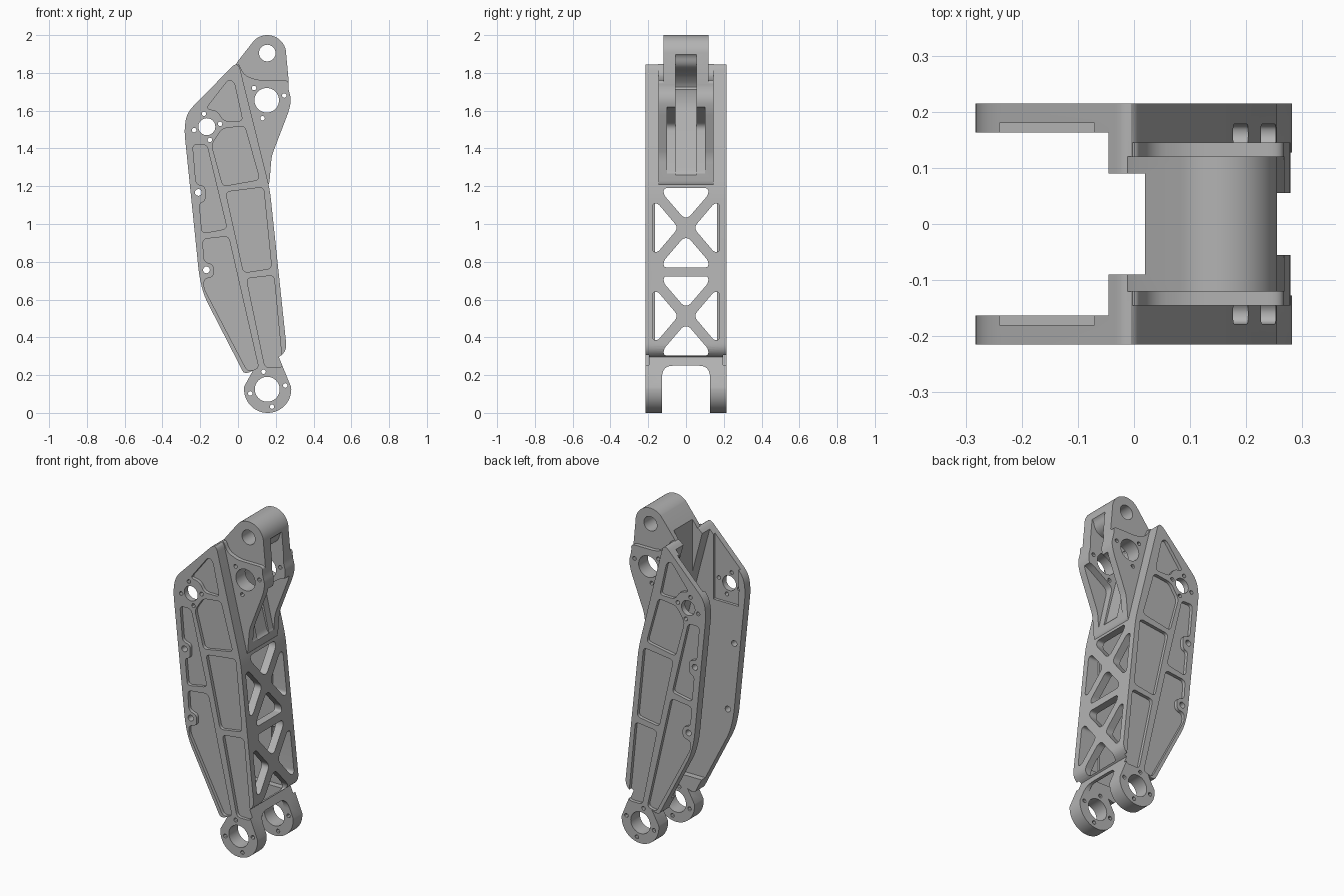
import bpy, bmesh
from math import sin, cos, pi, radians
from mathutils import Vector

cube = bpy.data.objects.get("Cube")
if cube:
    bpy.data.objects.remove(cube)

metal = bpy.data.materials.new("matte grey metal")
metal.use_nodes = True
GREY = (0.45, 0.45, 0.45, 1)
metal.diffuse_color = GREY
metal.node_tree.nodes["Principled BSDF"].inputs["Base Color"].default_value = GREY


def arc(cx, cz, r, start=0, end=360, n=32):
    return [(cx + r * cos(radians(start + (end - start) * i / n)),
             cz + r * sin(radians(start + (end - start) * i / n))) for i in range(n + 1)]


def circle(cx, cz, r, n=32):
    return arc(cx, cz, r, n=n)[:-1]


def rounded(pts, r):
    """Round every corner of a closed profile."""
    if not r:
        return [Vector(p) for p in pts]
    out = []
    for i, p in enumerate(pts):
        p, a, b = Vector(p), Vector(pts[i - 1]), Vector(pts[(i + 1) % len(pts)])
        ta = p + (a - p).normalized() * min(r, 0.45 * (a - p).length)
        tb = p + (b - p).normalized() * min(r, 0.45 * (b - p).length)
        for k in range(7):
            t = k / 6
            out.append(ta * (1 - t) ** 2 + p * 2 * t * (1 - t) + tb * t * t)
    return out


def prism(name, pts, lo, hi, r=0.0, axis="y"):
    """Extrude a profile along y (points x, z) or along x (points y, z)."""
    bm = bmesh.new()
    place = (lambda p, d: (p[0], d, p[1])) if axis == "y" else (lambda p, d: (d, p[0], p[1]))
    ring = rounded(pts, r)
    low = [bm.verts.new(place(p, lo)) for p in ring]
    high = [bm.verts.new(place(p, hi)) for p in ring]
    bm.faces.new(low)
    bm.faces.new(high)
    for i in range(len(ring)):
        j = (i + 1) % len(ring)
        bm.faces.new((low[i], low[j], high[j], high[i]))
    bmesh.ops.recalc_face_normals(bm, faces=bm.faces)
    mesh = bpy.data.meshes.new(name)
    bm.to_mesh(mesh)
    bm.free()
    mesh.materials.append(metal)
    obj = bpy.data.objects.new(name, mesh)
    bpy.context.collection.objects.link(obj)
    return obj


def combine(target, tool, operation="DIFFERENCE"):
    mod = target.modifiers.new("combine", "BOOLEAN")
    mod.operation, mod.solver, mod.object = operation, "EXACT", tool
    bpy.context.view_layer.objects.active = target
    bpy.ops.object.modifier_apply(modifier=mod.name)
    bpy.data.objects.remove(tool)


def cut(pts, half, r=0.0):
    combine(arm, prism("cutter", pts, -half, half, r))


# Main arm outline, full width, with a round lower end
outline = rounded([(0.035, 0.2), (0.01, 0.25), (-0.18, 0.62), (-0.205, 0.72), (-0.285, 1.5),
                   (-0.27, 1.59), (0.0, 1.865), (0.155, 1.24), (0.17, 1.17), (0.26, 0.32)], 0.05)
arm = prism("bracket_arm", [tuple(p) for p in outline] + arc(0.157, 0.125, 0.125, 5, -187), -0.215, 0.215)

# Cheeks and rounded head of the upper fork
cheek = [(0.0, 1.86), (0.03, 1.79), (0.1, 1.762), (0.268, 1.762), (0.265, 1.72), (0.282, 1.66),
         (0.27, 1.6), (0.178, 1.36), (0.165, 1.2), (0.12, 1.2), (-0.02, 1.78)]
combine(arm, prism("cheeks", cheek, -0.145, 0.145, 0.03), "UNION")
head = arc(0.155, 1.9, 0.1, 0, 135) + [(0.0, 1.863), (-0.02, 1.83), (0.04, 1.7), (0.262, 1.7), (0.268, 1.76)]
combine(arm, prism("head", head, -0.12, 0.12), "UNION")

# Channel between the side plates, narrower between the lower lugs
channel = [(-0.5, 0.3), (0.215, 0.3), (0.12, 1.19), (-0.08, 1.95), (-0.5, 1.95)]
cut(channel, 0.163)
cut([(-0.5, -0.1), (0.225, -0.1), (0.21, 0.4), (-0.5, 0.4)], 0.127)
slot = [(-0.127, -0.2), (0.127, -0.2), (0.127, 0.25), (-0.127, 0.25)]
combine(arm, prism("cutter", slot, -0.5, 0.5, 0.06, "x"))

# Notch in the top of the sloping web, and slots between the fork cheeks
notch = [(-0.09, 1.45), (0.09, 1.45), (0.09, 2.2), (-0.09, 2.2)]
combine(arm, prism("cutter", notch, -0.5, 0.02, 0.04, "x"))
cut([(0.35, 1.91), (0.25, 1.91), (0.23, 1.83), (0.14, 1.8), (0.075, 1.73), (0.065, 1.64),
     (0.163, 1.25), (0.35, 1.25)], 0.055, 0.04)
cut([(0.35, 1.62), (0.26, 1.62), (0.11, 1.52), (0.172, 1.25), (0.35, 1.25)], 0.1, 0.03)

# Shallow seat inside each plate around the upper pivot
cut([(-0.24, 1.4), (-0.07, 1.4), (-0.07, 1.9), (-0.24, 1.9)], 0.18)

# Lattice openings in the rear wall
for mid in (0.98, 0.513):
    for s in (-1, 1):
        upright = [(-0.118, 0.21), (0.118, 0.21), (0.118, 0.175), (0.015, 0.055), (-0.015, 0.055), (-0.118, 0.175)]
        side = [(0.178, 0.125), (0.15, 0.13), (0.05, 0.012), (0.05, -0.012), (0.15, -0.13), (0.178, -0.125)]
        for shape, sy, sz in ((upright, 1, s), (side, s, 1)):
            pts = [(y * sy, mid + z * sz) for y, z in shape]
            combine(arm, prism("cutter", pts, 0.11, 0.4, 0.02, "x"))

# Lightening pockets on the outside of both plates
pockets = [
    [(-0.17, 1.61), (-0.05, 1.765), (-0.02, 1.75), (0.025, 1.545), (-0.075, 1.545), (-0.11, 1.6)],
    [(-0.085, 1.505), (0.035, 1.52), (0.115, 1.235), (-0.08, 1.2), (-0.14, 1.42)],
    [(-0.065, 1.17), (0.135, 1.195), (0.178, 0.765), (0.03, 0.742)],
    [(0.045, 0.712), (0.19, 0.728), (0.237, 0.24), (0.143, 0.24)],
    [(-0.24, 1.42), (-0.165, 1.42), (-0.058, 0.975), (-0.19, 0.95), (-0.205, 1.11), (-0.172, 1.12),
     (-0.172, 1.2), (-0.222, 1.21)],
    [(-0.187, 0.92), (-0.05, 0.935), (0.11, 0.235), (0.05, 0.22), (-0.18, 0.66), (-0.18, 0.71),
     (-0.128, 0.72), (-0.128, 0.785), (-0.18, 0.8)],
]
for pts in pockets:
    for lo, hi in ((0.195, 0.3), (-0.3, -0.195)):
        combine(arm, prism("cutter", pts, lo, hi, 0.025))

# Pivot bores, then bolt and dowel holes
for x, z, r in ((0.155, 0.125, 0.066), (0.152, 1.655, 0.065), (0.155, 1.905, 0.044), (-0.165, 1.515, 0.045)):
    cut(circle(x, z, r), 0.4)
for x, z in ((-0.232, 1.497), (-0.18, 1.583), (-0.095, 1.53), (-0.149, 1.445),
             (0.085, 1.72), (0.245, 1.68), (0.13, 1.56),
             (0.135, 0.218), (0.25, 0.145), (0.18, 0.033), (0.065, 0.103)):
    cut(circle(x, z, 0.012, 12), 0.4)
for x, z in ((-0.21, 1.167), (-0.167, 0.757)):
    cut(circle(x, z, 0.018, 16), 0.4)

# Smooth curves, keep machined edges crisp
bpy.ops.object.select_all(action="DESELECT")
arm.select_set(True)
bpy.context.view_layer.objects.active = arm
bpy.ops.object.shade_smooth_by_angle(angle=radians(30))
